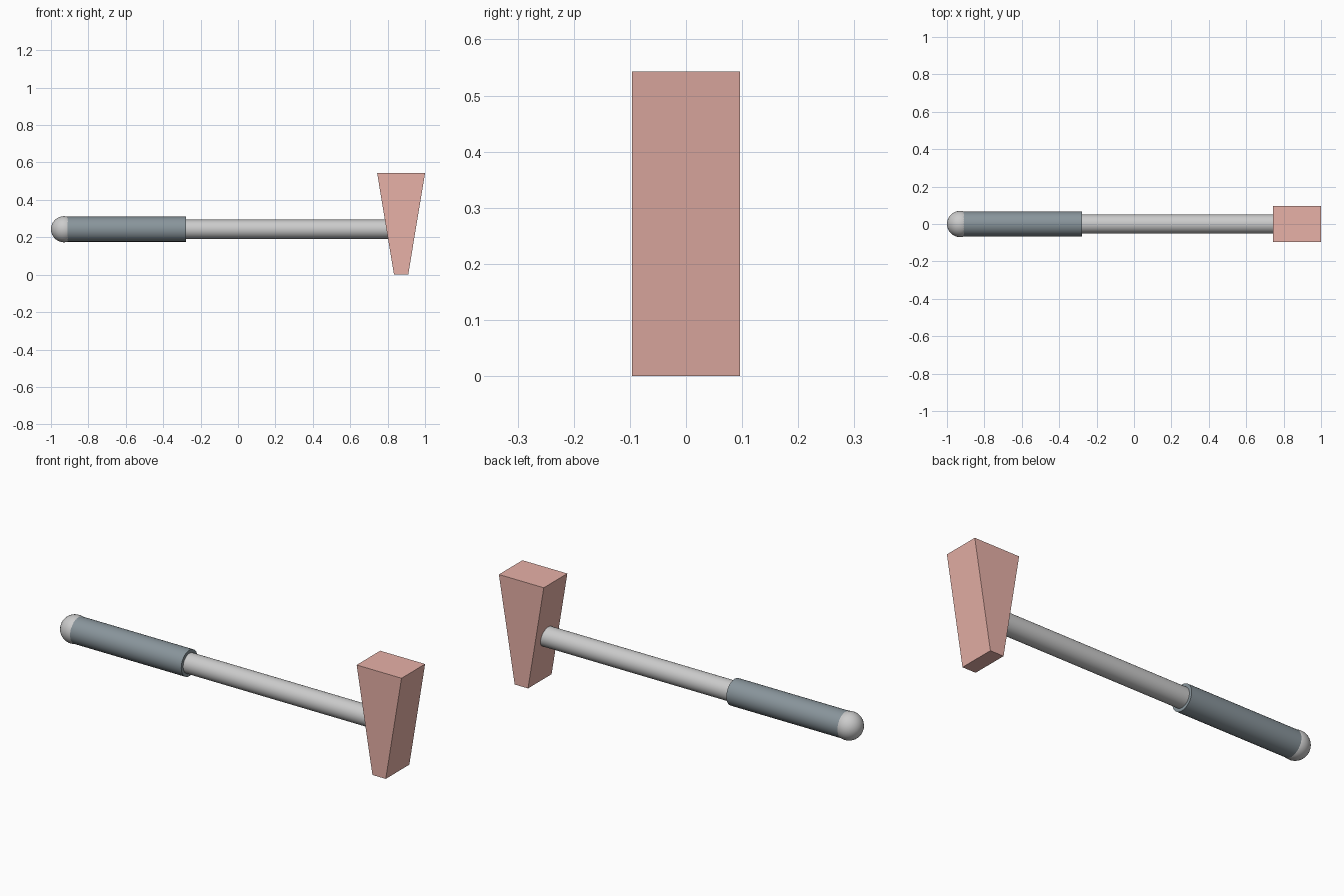
import bpy
import bmesh
from math import pi, radians

if "Cube" in bpy.data.objects:
    bpy.data.objects.remove(bpy.data.objects["Cube"])

AXIS_Z = 0.243  # height of the handle axis


def material(name, rgb):
    m = bpy.data.materials.new(name)
    m.diffuse_color = (*rgb, 1.0)
    m.use_nodes = True
    m.node_tree.nodes["Principled BSDF"].inputs["Base Color"].default_value = m.diffuse_color
    return m


def rod(name, x0, x1, radius):
    """Capped cylinder along x between x0 and x1."""
    bpy.ops.mesh.primitive_cylinder_add(
        vertices=32, radius=radius, depth=x1 - x0,
        location=((x0 + x1) / 2, 0, AXIS_Z), rotation=(0, pi / 2, 0))
    ob = bpy.context.object
    ob.name = name
    bpy.ops.object.shade_smooth_by_angle(angle=radians(40))
    return ob


# Handle: shaft running from the pommel into the head, with a thicker grip
rod("shaft", -0.92, 0.86, 0.051)
grip = rod("grip", -0.94, -0.277, 0.067)
grip.data.materials.append(material("grip_dark_grey", (0.25, 0.30, 0.33)))

# Round pommel at the end of the grip
bpy.ops.mesh.primitive_uv_sphere_add(
    segments=32, ring_count=16, radius=0.07, location=(-0.93, 0, AXIS_Z))
bpy.context.object.name = "pommel"
bpy.ops.object.shade_smooth_by_angle(angle=radians(40))

# Head: block tapering in x towards its bottom
HEIGHT, HALF_TOP, HALF_BOTTOM, HALF_DEPTH = 0.543, 0.128, 0.038, 0.096
bm = bmesh.new()
bmesh.ops.create_cube(bm, size=2)
for v in bm.verts:
    top = v.co.z > 0
    v.co.x *= HALF_TOP if top else HALF_BOTTOM
    v.co.y *= HALF_DEPTH
    v.co.z = HEIGHT if top else 0
mesh = bpy.data.meshes.new("head")
bm.to_mesh(mesh)
bm.free()
head = bpy.data.objects.new("head", mesh)
head.location.x = 0.872
bpy.context.collection.objects.link(head)
mesh.materials.append(material("head_pink", (0.80, 0.44, 0.39)))
